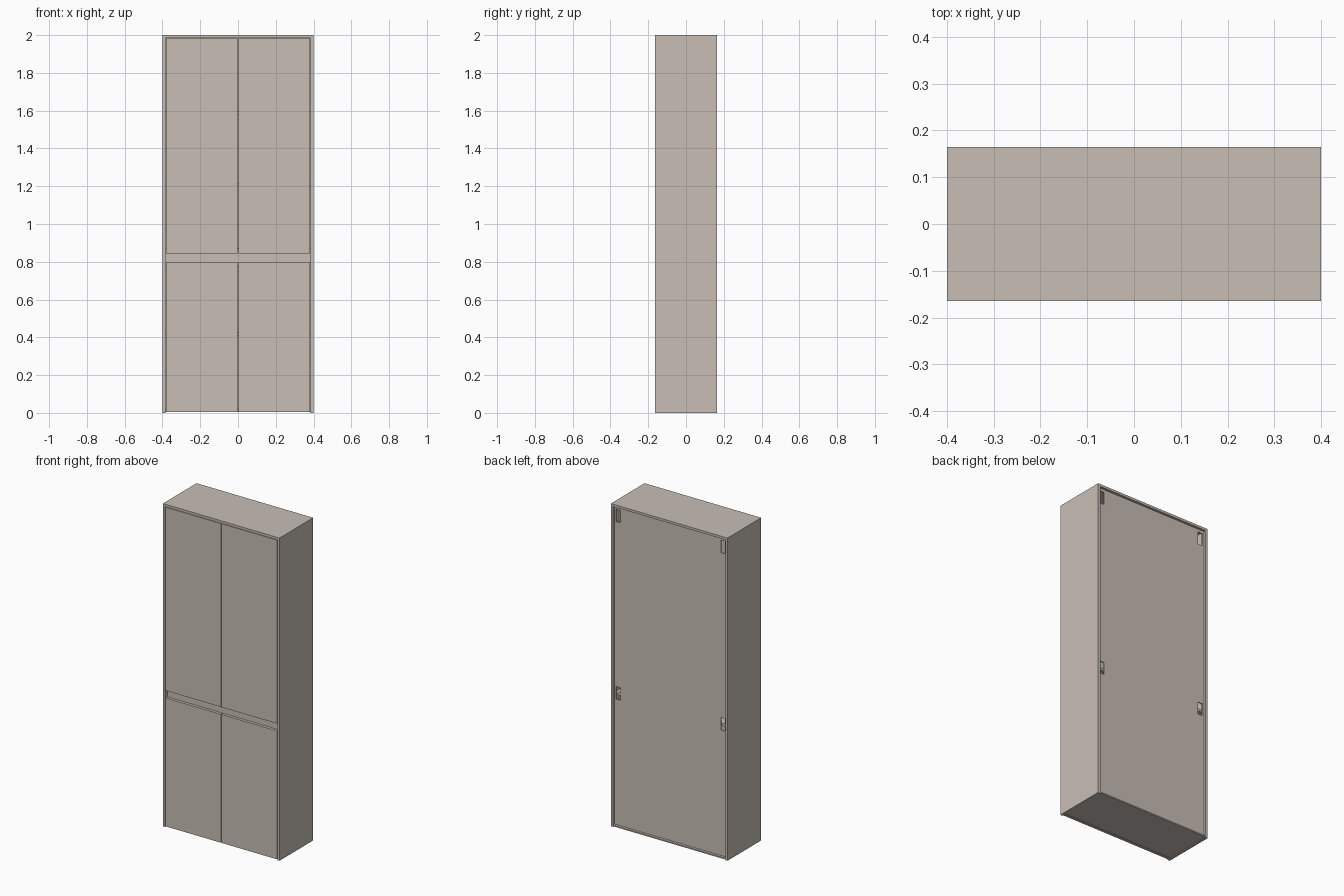
import bpy

if "Cube" in bpy.data.objects:
    bpy.data.objects.remove(bpy.data.objects["Cube"])

# single flat finish
mat = bpy.data.materials.new("warm_grey_laminate")
mat.diffuse_color = (0.58, 0.515, 0.465, 1)
mat.use_nodes = True
mat.node_tree.nodes["Principled BSDF"].inputs["Base Color"].default_value = mat.diffuse_color


def box(name, x0, x1, y0, y1, z0, z1):
    bpy.ops.mesh.primitive_cube_add(size=1)
    o = bpy.context.object
    o.name = name
    for v in o.data.vertices:
        v.co = ((x0, x1)[v.co.x > 0], (y0, y1)[v.co.y > 0], (z0, z1)[v.co.z > 0])
    o.data.materials.append(mat)
    return o


W, D, H, T = 0.4, 0.165, 2.0, 0.015   # half width, half depth, height, board
IN = W - T                            # inner half width
BACK = D - 0.015                      # outer face of the back panel

# carcass
box("top_board", -W, W, -D, D, H - T, H)
box("bottom_board", -IN, IN, -D + 0.022, BACK, 0.004, 0.019)
box("back_bottom_rail", -IN, IN, BACK, D, 0.004, 0.012)
for s, side in ((-1, "left"), (1, "right")):
    box(f"{side}_side", *sorted((s * IN, s * W)), -D, D, 0, H - T)

# recessed grip strip and shelves
box("grip_strip", -IN, IN, -D + 0.025, -D + 0.04, 0.775, 0.87)
box("middle_shelf", -IN, IN, -D + 0.04, BACK - 0.006, 0.815, 0.83)
for i, z in enumerate((0.41, 1.2, 1.58)):
    box(f"shelf_{i + 1}", -IN, IN, -D + 0.03, BACK - 0.006, z, z + T)

# door pairs
for level, z0, z1 in (("lower", 0.004, 0.8), ("upper", 0.845, H - T - 0.003)):
    for s, side in ((-1, "left"), (1, "right")):
        box(f"{level}_{side}_door", *sorted((s * 0.002, s * (IN - 0.003))),
            -D + 0.001, -D + 0.019, z0, z1)

# back panel with hanger openings near the sides
back = box("back_panel", -IN, IN, BACK - 0.006, BACK, 0.004, H - T)
for z0, z1 in ((0.79, 0.867), (1.89, 1.967)):
    for s in (-1, 1):
        cut = box("hanger_cutter", *sorted((s * 0.344, s * 0.374)),
                  BACK - 0.03, BACK + 0.03, z0, z1)
        cut.hide_render = True
        cut.hide_set(True)
        m = back.modifiers.new("hanger_opening", 'BOOLEAN')
        m.operation = 'DIFFERENCE'
        m.solver = 'EXACT'
        m.object = cut
